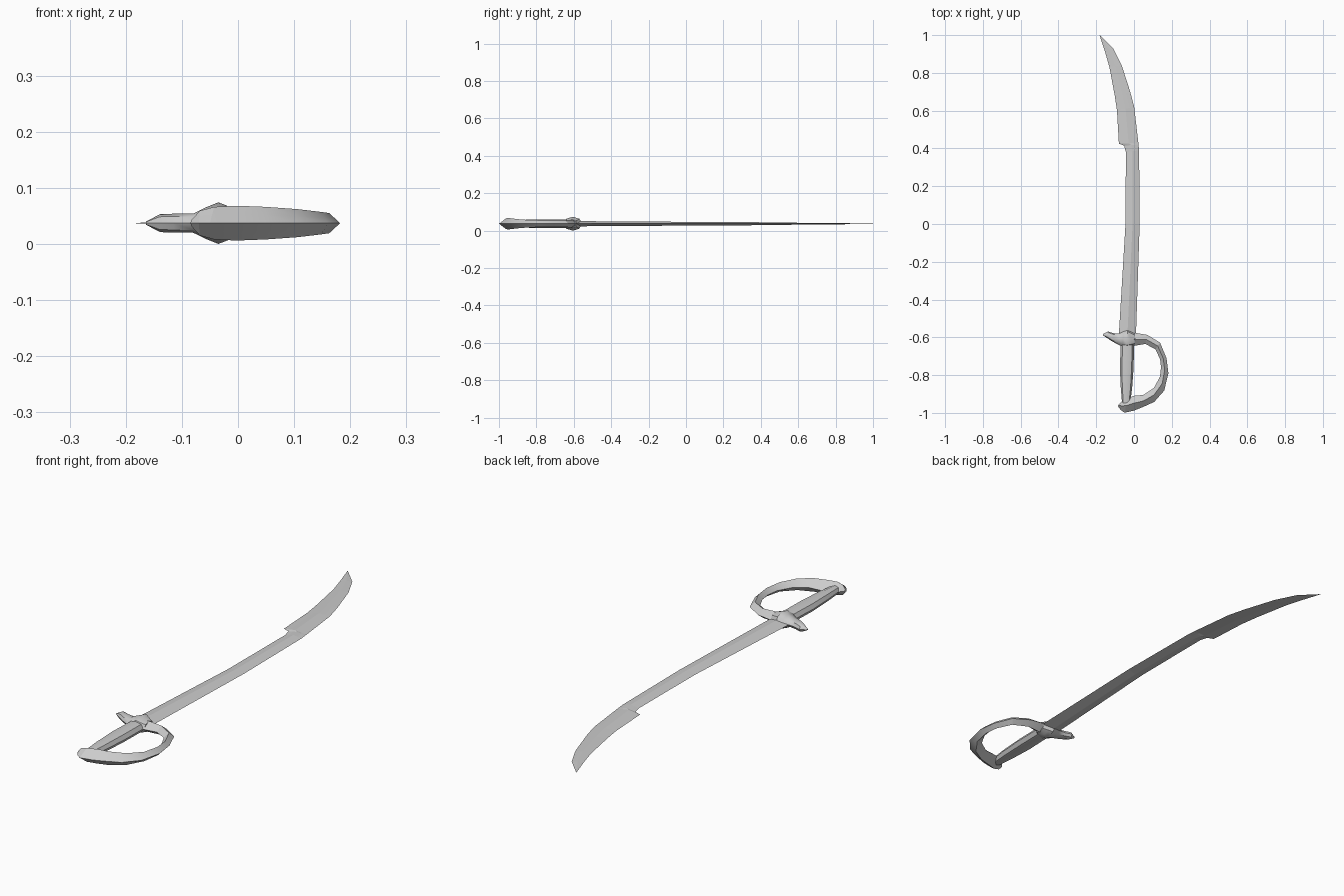
import bpy, bmesh, math
from mathutils import Vector

ZC = 0.037  # mid-plane of the whole sword


def loft(name, rows, smooth=30):
    """Skin 8-point rings. Row: (ax, ay, bx, by, half_z, k); k .5 = diamond, .71 = round."""
    bm = bmesh.new()
    rings = []
    for ax, ay, bx, by, hz, k in rows:
        a, b = Vector((ax, ay, ZC)), Vector((bx, by, ZC))
        mid, half = (a + b) / 2, (b - a) / 2
        up = Vector((0, 0, hz))
        pattern = [(1, 0), (k, k), (0, 1), (-k, k), (-1, 0), (-k, -k), (0, -1), (k, -k)]
        rings.append([bm.verts.new(mid + half * u + up * v) for u, v in pattern])
    for r, s in zip(rings, rings[1:]):
        for i in range(8):
            j = (i + 1) % 8
            bm.faces.new((r[i], r[j], s[j], s[i]))
    bm.faces.new(rings[0])
    bm.faces.new(rings[-1])
    bmesh.ops.recalc_face_normals(bm, faces=bm.faces)
    mesh = bpy.data.meshes.new(name)
    bm.to_mesh(mesh)
    bm.free()
    obj = bpy.data.objects.new(name, mesh)
    bpy.context.collection.objects.link(obj)
    bpy.context.view_layer.objects.active = obj
    obj.select_set(True)
    if smooth:
        bpy.ops.object.shade_smooth_by_angle(angle=math.radians(smooth))
    obj.select_set(False)
    return obj


# Curved blade: back edge, cutting edge, thickness at the ridge
D, R = 0.5, 0.71
loft("blade", [
    (-0.081, -0.60, 0.010, -0.60, 0.014, D),
    (-0.045, 0.00, 0.030, 0.00, 0.010, D),
    (-0.043, 0.38, 0.027, 0.39, 0.008, D),
    (-0.052, 0.415, 0.024, 0.42, 0.007, D),
    (-0.080, 0.425, 0.023, 0.43, 0.007, D),
    (-0.090, 0.60, 0.001, 0.62, 0.005, D),
    (-0.102, 0.68, -0.020, 0.70, 0.004, D),
    (-0.130, 0.83, -0.065, 0.84, 0.003, D),
    (-0.153, 0.91, -0.110, 0.93, 0.002, D),
    (-0.182, 0.999, -0.180, 1.00, 0.0005, D),
], smooth=0)

# Grip, slightly swollen in the middle
loft("grip", [
    (-0.062, -0.96, -0.022, -0.96, 0.017, R),
    (-0.070, -0.87, -0.010, -0.87, 0.021, R),
    (-0.075, -0.76, -0.002, -0.76, 0.023, R),
    (-0.070, -0.64, 0.000, -0.64, 0.023, R),
], smooth=40)

# Pommel sweeping into the knuckle bow: outer edge, inner edge, half height
loft("knuckle_bow", [
    (-0.085, -0.965, -0.080, -0.955, 0.006, D),
    (-0.070, -0.985, -0.066, -0.940, 0.022, D),
    (-0.050, -0.999, -0.035, -0.925, 0.029, D),
    (0.000, -0.988, -0.005, -0.910, 0.031, D),
    (0.050, -0.968, 0.050, -0.905, 0.029, D),
    (0.107, -0.942, 0.105, -0.868, 0.025, D),
    (0.160, -0.882, 0.137, -0.810, 0.020, D),
    (0.182, -0.790, 0.143, -0.760, 0.018, D),
    (0.172, -0.710, 0.138, -0.715, 0.017, D),
    (0.138, -0.628, 0.113, -0.663, 0.018, D),
    (0.070, -0.587, 0.060, -0.635, 0.020, D),
    (0.000, -0.575, 0.000, -0.645, 0.024, D),
], smooth=20)

# Cross guard block with the short quillon
loft("cross_guard", [
    (0.005, -0.580, 0.005, -0.640, 0.022, R),
    (-0.018, -0.565, -0.015, -0.650, 0.030, R),
    (-0.035, -0.555, -0.035, -0.655, 0.037, R),
    (-0.055, -0.565, -0.060, -0.650, 0.028, R),
    (-0.080, -0.580, -0.080, -0.640, 0.017, R),
    (-0.108, -0.578, -0.115, -0.622, 0.017, R),
    (-0.138, -0.569, -0.140, -0.605, 0.016, R),
    (-0.163, -0.582, -0.164, -0.590, 0.003, R),
], smooth=40)
